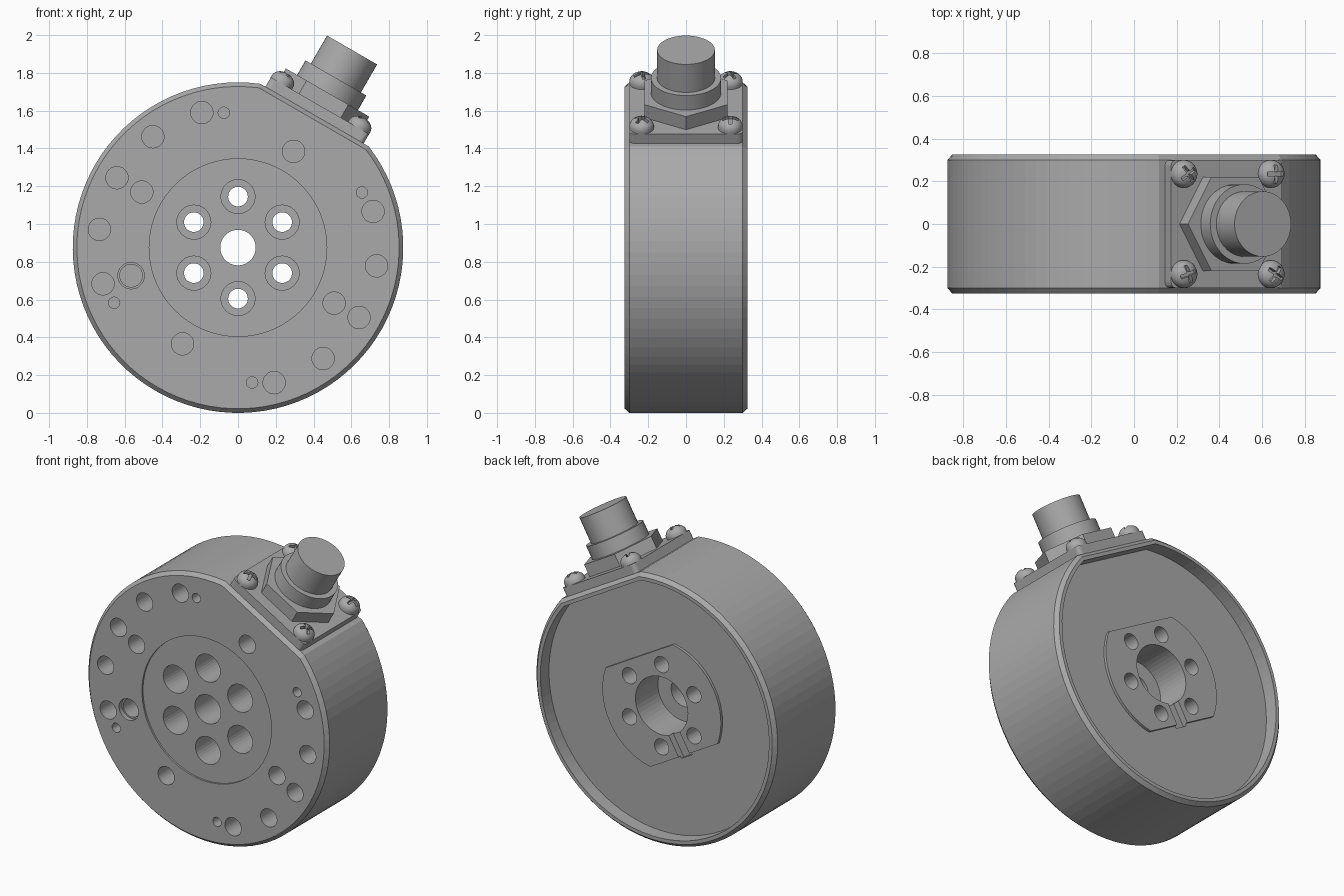
import bpy, bmesh
from math import radians, sin, cos, acos, pi
from mathutils import Matrix, Vector

if "Cube" in bpy.data.objects:
    bpy.data.objects.remove(bpy.data.objects["Cube"])

R = 0.875                       # body radius, also height of its axis
TILT = radians(30)              # lean of the connector away from vertical
AXIS = Matrix.Translation((0, 0, R))
MOUNT = AXIS @ Matrix.Rotation(TILT, 4, 'Y')

steel = bpy.data.materials.new("satin grey metal")
steel.use_nodes = True
GREY = (0.40, 0.40, 0.40, 1)
steel.diffuse_color = GREY
steel.node_tree.nodes["Principled BSDF"].inputs["Base Color"].default_value = GREY


def make(name, bm, matrix=Matrix(), smooth=False):
    bmesh.ops.recalc_face_normals(bm, faces=bm.faces)
    mesh = bpy.data.meshes.new(name)
    bm.to_mesh(mesh)
    bm.free()
    mesh.transform(matrix)
    mesh.materials.append(steel)
    obj = bpy.data.objects.new(name, mesh)
    bpy.context.collection.objects.link(obj)
    if smooth:
        bpy.ops.object.select_all(action='DESELECT')
        obj.select_set(True)
        bpy.context.view_layer.objects.active = obj
        bpy.ops.object.shade_smooth_by_angle(angle=radians(35))
    return obj


def loft(bm, rings):
    """Skin a list of equal rings of points and cap both ends."""
    loops = [[bm.verts.new(p) for p in ring] for ring in rings]
    n = len(loops[0])
    for a, b in zip(loops, loops[1:]):
        for i in range(n):
            j = (i + 1) % n
            bm.faces.new((a[i], a[j], b[j], b[i]))
    bm.faces.new(loops[0])
    bm.faces.new(loops[-1])


def circle(r, z, n=48, x=0, y=0, start=0):
    return [(x + r * cos(start + 2 * pi * i / n),
             y + r * sin(start + 2 * pi * i / n), z) for i in range(n)]


def d_ring(r, flat, y, n, both=False):
    """Circle across y, cut by a flat facing the connector (or by two flats)."""
    half = acos(flat / r)
    sides = [(half, pi - half), (pi + half, 2 * pi - half)] if both else [(half, 2 * pi - half)]
    pts = []
    for a, b in sides:
        for i in range(n + 1):
            t = a + (b - a) * i / n + TILT
            pts.append((r * sin(t), y, r * cos(t)))
    return pts


def drill(bm, r, dist, deg, y0, y1, n=32):
    """Add a cylinder along y at a polar position on the face."""
    x, z = dist * cos(radians(deg)), dist * sin(radians(deg))
    loft(bm, [[(p[0], y, p[1]) for p in circle(r, 0, n, x, z)] for y in (y0, y1)])


def box(bm, size, centre, matrix=Matrix()):
    m = matrix @ Matrix.Translation(centre) @ Matrix.Diagonal((*size, 1))
    bmesh.ops.create_cube(bm, size=1, matrix=m)


def boolean(obj, bm, operation='DIFFERENCE', matrix=AXIS):
    helper = make("cutter", bm, matrix)
    helper.hide_render = True
    mod = obj.modifiers.new("cut", 'BOOLEAN')
    mod.operation, mod.solver, mod.object = operation, 'EXACT', helper
    bpy.ops.object.select_all(action='DESELECT')
    bpy.context.view_layer.objects.active = obj
    obj.select_set(True)
    bpy.ops.object.modifier_apply(modifier=mod.name)
    bpy.data.objects.remove(helper)


# Body: chamfered drum with a flat for the connector and a recessed back
FLAT, FACE, FLOOR = 0.81, 0.325, 0.235
bm = bmesh.new()
loft(bm, [d_ring(R - inset, FLAT - inset, y, 80) for inset, y in (
    (0.022, -FACE), (0, -FACE + 0.025), (0, FACE - 0.025), (0.022, FACE),
    (0.045, FACE), (0.045, FLOOR))])
body = make("drum_body", bm, AXIS)

# Back hub with two flats
bm = bmesh.new()
loft(bm, [d_ring(0.43, 0.325, y, 24, True) for y in (0.1, FLOOR + 0.018)])
boolean(body, bm, 'UNION')

# Shallow round recess in the front
bm = bmesh.new()
drill(bm, 0.47, 0, 0, -0.5, -FACE + 0.012, 72)
boolean(body, bm)

# Front holes: counterbores, mounting holes, dowel holes
bm = bmesh.new()
for k in range(6):
    drill(bm, 0.09, 0.27, 30 + 60 * k, -0.5, 0.02)
for k in range(5):
    for turn in (0, 180):
        drill(bm, 0.059, 0.74, 105 + 22.5 * k + turn, -0.5, -0.15)
for k in range(4):
    drill(bm, 0.059, 0.588, 60 + 90 * k, -0.5, -0.15)
for deg in (24, 96, 204, 276):
    drill(bm, 0.03, 0.718, deg, -0.5, -0.2, 24)
drill(bm, 0.07, 0.585, 194.7, -0.5, -0.295)
drill(bm, 0.19, 0, 0, 0.02, 0.5, 48)
boolean(body, bm)

# Through holes and the bore of the plug
bm = bmesh.new()
for k in range(6):
    drill(bm, 0.052, 0.27, 30 + 60 * k, -0.5, 0.5)
drill(bm, 0.094, 0, 0, -0.5, 0.5, 48)
drill(bm, 0.06, 0.585, 194.7, -0.5, -0.15)
boolean(body, bm)

# Key slot running from the bore to the lower hub flat
bm = bmesh.new()
box(bm, (0.09, 0.3, 0.19), (0, 0.36, -0.245))
boolean(body, bm, matrix=MOUNT)

# Connector base plate with softened corners
PLATE = 0.868
bm = bmesh.new()
box(bm, (0.6, 0.6, PLATE - FLAT + 0.01), (0, 0, (PLATE + FLAT - 0.01) / 2))
corners = [e for e in bm.edges
           if abs((e.verts[0].co - e.verts[1].co).normalized().z) > 0.9]
bmesh.ops.bevel(bm, geom=corners, offset=0.025, segments=3, affect='EDGES', profile=0.5)
make("connector_plate", bm, MOUNT)

# Hex nut, collar and plug
bm = bmesh.new()
loft(bm, [circle(0.255, z, 6) for z in (PLATE - 0.005, 0.948)])
make("hex_nut", bm, MOUNT)
bm = bmesh.new()
loft(bm, [circle(0.186, z) for z in (0.94, 1.037)])
make("connector_collar", bm, MOUNT, True)
bm = bmesh.new()
loft(bm, [circle(0.153, z) for z in (1.03, 1.208)])
make("connector_plug", bm, MOUNT, True)

# Four domed screws with cross slots
for i, (sx, sy) in enumerate([(-1, -1), (1, -1), (1, 1), (-1, 1)]):
    place = MOUNT @ Matrix.Translation((0.236 * sx, 0.235 * sy, PLATE)) \
        @ Matrix.Rotation(radians(20 + 35 * i), 4, 'Z')
    bm = bmesh.new()
    dome = [circle(0.065, -0.005, 32), circle(0.065, 0.012, 32)]
    for k in range(1, 7):
        a = radians(13.5 * k)
        dome.append(circle(0.065 * cos(a), 0.012 + 0.05 * sin(a), 32))
    loft(bm, dome)
    screw = make(f"screw_{i + 1}", bm, place, True)
    for size in ((0.085, 0.018, 0.06), (0.018, 0.085, 0.06)):
        bm = bmesh.new()
        box(bm, size, (0, 0, 0.06))
        boolean(screw, bm, matrix=place)
